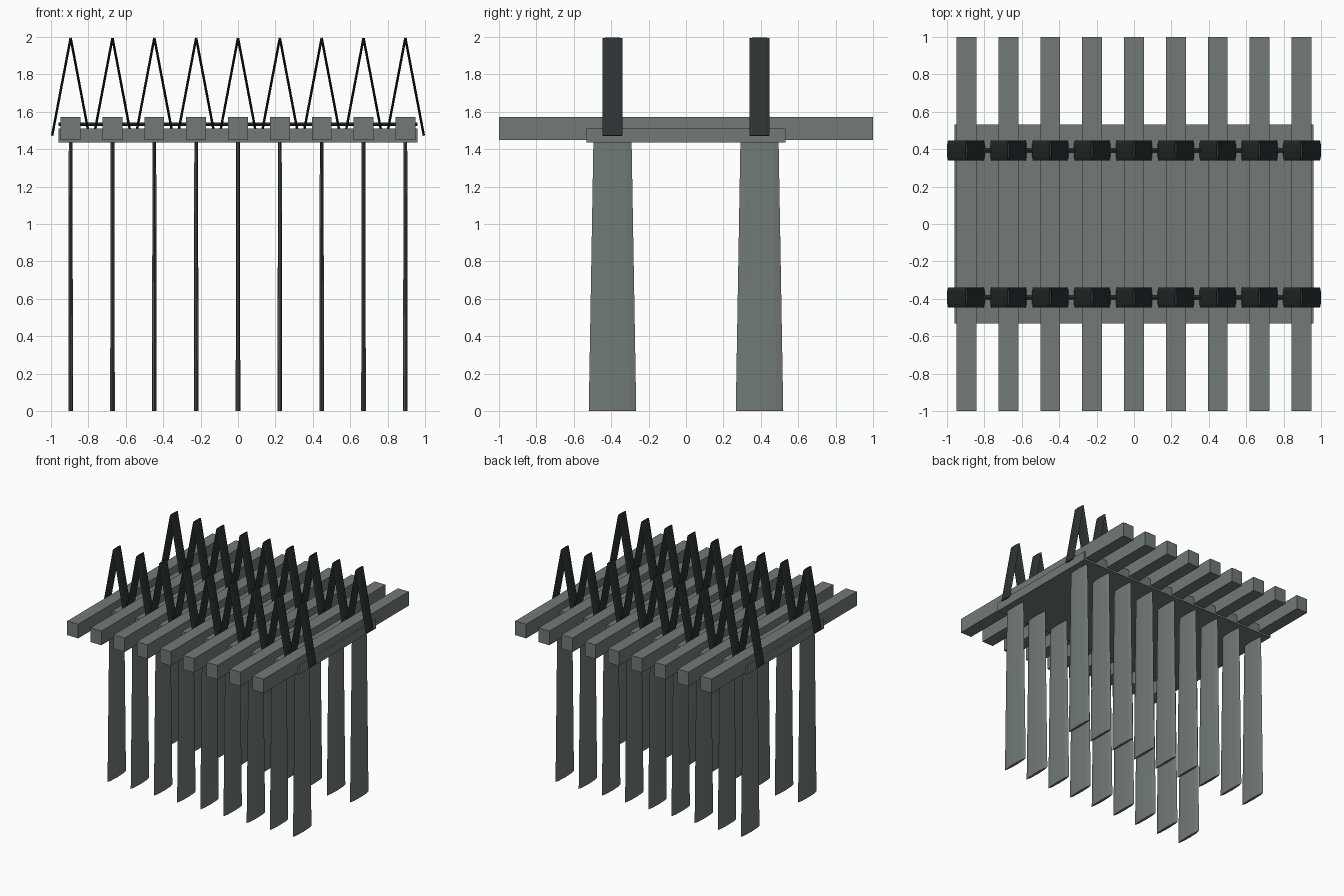
import bpy, math
from mathutils import Vector

if "Cube" in bpy.data.objects:
    bpy.data.objects.remove(bpy.data.objects["Cube"])


def material(name, col):
    m = bpy.data.materials.new(name)
    m.diffuse_color = (*col, 1)
    m.use_nodes = True
    m.node_tree.nodes["Principled BSDF"].inputs["Base Color"].default_value = m.diffuse_color
    return m


GREY = material("weathered grey", (0.165, 0.195, 0.183))
DARK = material("dark iron", (0.025, 0.034, 0.033))


def mesh(name, verts, faces, mat):
    me = bpy.data.meshes.new(name)
    me.from_pydata(verts, [], faces)
    me.materials.append(mat)
    ob = bpy.data.objects.new(name, me)
    bpy.context.collection.objects.link(ob)
    return ob


def box(name, lo, hi, mat):
    v = [(x, y, z) for x in (lo[0], hi[0]) for y in (lo[1], hi[1]) for z in (lo[2], hi[2])]
    f = [(0, 1, 3, 2), (4, 6, 7, 5), (0, 4, 5, 1), (2, 3, 7, 6), (0, 2, 6, 4), (1, 5, 7, 3)]
    return mesh(name, v, f, mat)


def flat_rod(name, a, b, ya, yb, ta, tb, mat, n=8):
    """Tapered elliptical rod from a to b in an xz plane: y radii ya, yb, thin radii ta, tb."""
    a, b = Vector(a), Vector(b)
    d = (b - a).normalized()
    wide = Vector((0, 1, 0))
    thin = wide.cross(d)
    v = []
    for p, ry, rt in ((a, ya, ta), (b, yb, tb)):
        for k in range(n):
            t = 2 * math.pi * k / n
            v.append(p + thin * rt * math.cos(t) + wide * ry * math.sin(t))
    f = [(k, (k + 1) % n, n + (k + 1) % n, n + k) for k in range(n)]
    f += [tuple(reversed(range(n))), tuple(range(n, 2 * n))]
    return mesh(name, v, f, mat)


# deck slab
box("deck", (-0.96, -0.532, 1.435), (0.96, 0.532, 1.51), GREY)

for i in range(9):
    x = (i - 4) * 0.2237
    # cross beam
    box(f"cross_beam_{i}", (x - 0.053, -1, 1.45), (x + 0.053, 1, 1.573), GREY)
    for side, y in (("front", -0.393), ("back", 0.393)):
        # blade-like tapered leg
        flat_rod(f"{side}_leg_{i}", (x, y, 0), (x, y, 1.45), 0.127, 0.102, 0.0125, 0.01, GREY)
        # inverted V brace
        for s in (-1, 1):
            flat_rod(f"{side}_brace_{i}_{'left' if s < 0 else 'right'}",
                     (x + s * 0.099, y, 1.472), (x, y, 1.995), 0.054, 0.054, 0.0065, 0.0065, DARK)

# long rails
for side, y in (("front", -0.393), ("back", 0.393)):
    flat_rod(f"{side}_rail", (-0.96, y, 1.533), (0.96, y, 1.533), 0.01, 0.01, 0.009, 0.009, DARK)
